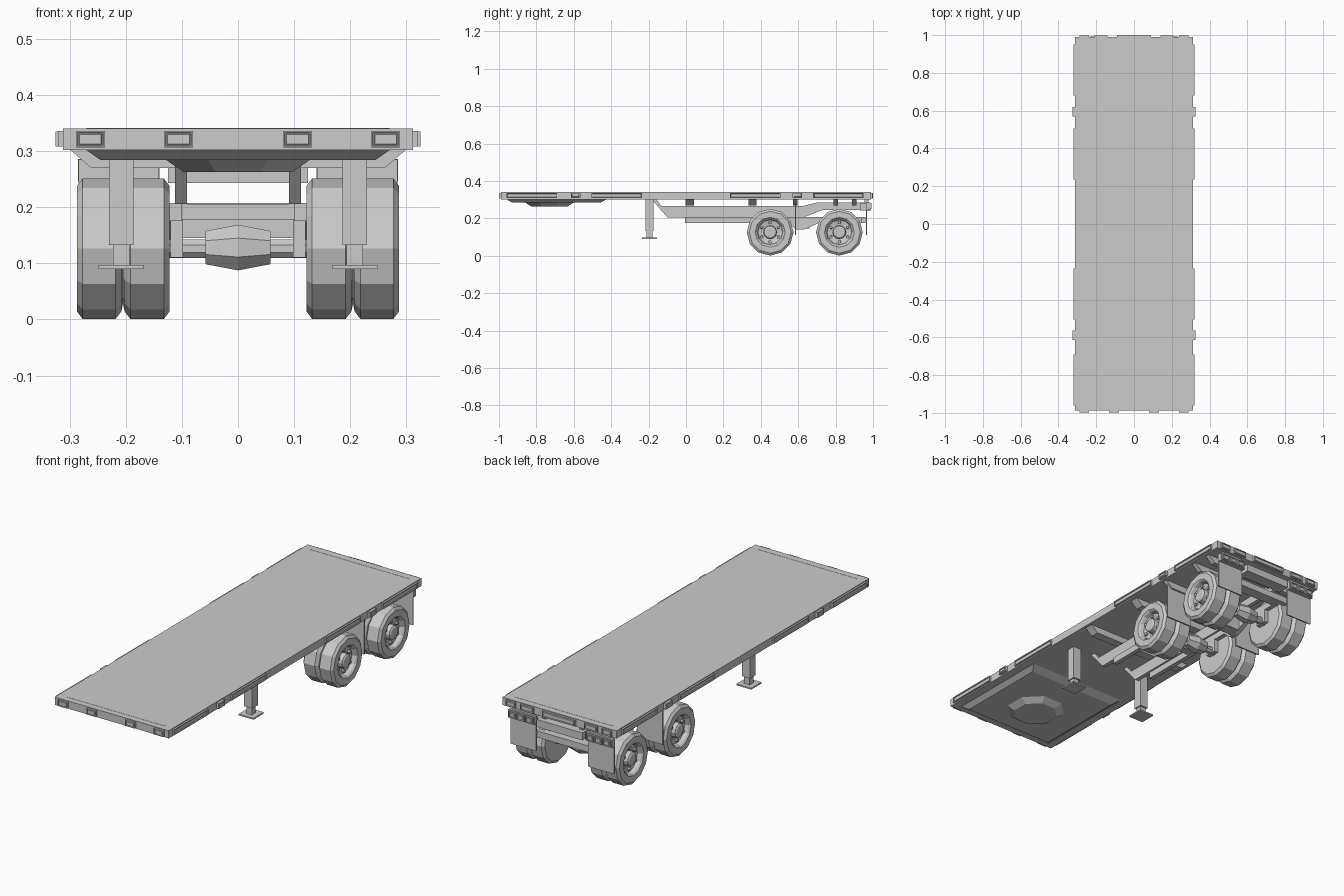
import bpy, bmesh
from math import sin, cos, pi
from mathutils import Vector

if "Cube" in bpy.data.objects:
    bpy.data.objects.remove(bpy.data.objects["Cube"])


def finish(name, bm):
    bmesh.ops.recalc_face_normals(bm, faces=bm.faces)
    me = bpy.data.meshes.new(name)
    bm.to_mesh(me)
    bm.free()
    ob = bpy.data.objects.new(name, me)
    bpy.context.collection.objects.link(ob)
    return ob


def loft(name, rings):
    """Skin a list of equal-length closed rings and cap both ends."""
    bm = bmesh.new()
    vs = [[bm.verts.new(p) for p in r] for r in rings]
    n = len(rings[0])
    for a, b in zip(vs, vs[1:]):
        for i in range(n):
            j = (i + 1) % n
            bm.faces.new((a[i], a[j], b[j], b[i]))
    bm.faces.new(vs[0])
    bm.faces.new(vs[-1])
    return finish(name, bm)


def rect(x0, x1, y0, y1, z):
    return [(x0, y0, z), (x1, y0, z), (x1, y1, z), (x0, y1, z)]


def box(name, x0, x1, y0, y1, z0, z1):
    return loft(name, [rect(x0, x1, y0, y1, z0), rect(x0, x1, y0, y1, z1)])


def prism_x(name, pts, x0, x1):
    return loft(name, [[(x, y, z) for y, z in pts] for x in (x0, x1)])


def prism_y(name, pts, y0, y1):
    return loft(name, [[(x, y, z) for x, z in pts] for y in (y0, y1)])


def lathe_x(name, profile, n, y, z, phase=0.0):
    return loft(name, [[(x, y + r * cos(phase + 2 * pi * i / n),
                         z + r * sin(phase + 2 * pi * i / n)) for i in range(n)]
                       for x, r in profile])


def mirror(ob):
    m = ob.modifiers.new("Mirror", 'MIRROR')
    m.use_bisect_axis[0] = False
    m.use_mirror_merge = False
    return ob


def inset_panel(ob, direction, rim, depth, raise_by=0.0):
    """Sink a framed panel into the face pointing along direction."""
    bm = bmesh.new()
    bm.from_mesh(ob.data)
    bm.normal_update()
    f = max(bm.faces, key=lambda q: q.normal.dot(Vector(direction)))
    bmesh.ops.inset_region(bm, faces=[f], thickness=rim)
    bmesh.ops.inset_region(bm, faces=[f], thickness=rim * 0.4, depth=-depth)
    if raise_by:
        bmesh.ops.inset_region(bm, faces=[f], thickness=rim * 0.5)
        bmesh.ops.inset_region(bm, faces=[f], thickness=rim * 0.5, depth=raise_by)
    bm.to_mesh(ob.data)
    bm.free()
    return ob


# Deck and its end strips
box("deck", -0.312, 0.312, -0.988, 0.99, 0.302, 0.34)
for y in (-0.955, 0.955):
    box("deck_end_strip", -0.27, 0.27, y - 0.003, y + 0.003, 0.339, 0.3408)

# Side rails and side marker lights
for a, b in ((-0.96, -0.69), (-0.505, -0.235), (0.235, 0.505), (0.68, 0.95)):
    mirror(inset_panel(box("side_rail", 0.31, 0.321, a, b, 0.308, 0.336), (1, 0, 0), 0.006, 0.004))
for y in (-0.59, 0.595):
    mirror(inset_panel(box("side_marker", 0.31, 0.325, y - 0.025, y + 0.025, 0.308, 0.335),
                       (1, 0, 0), 0.005, 0.004, 0.003))

# Front and rear lights in the deck edge
for x in (0.106, 0.263):
    mirror(inset_panel(box("front_light", x - 0.026, x + 0.026, -0.998, -0.985, 0.306, 0.336),
                       (0, -1, 0), 0.004, 0.005, 0.004))
for x, w in ((0.263, 0.026), (0.175, 0.035)):
    mirror(inset_panel(box("rear_light", x - w, x + w, 0.985, 0.998, 0.306, 0.336),
                       (0, 1, 0), 0.004, 0.005, 0.004))
inset_panel(box("rear_centre_light", -0.09, 0.09, 0.985, 1.0, 0.306, 0.336), (0, 1, 0), 0.004, 0.005, 0.004)

# Coupling plate and octagonal coupling boss
loft("coupling_plate", [rect(-0.272, 0.272, -0.96, -0.42, 0.303),
                        rect(-0.245, 0.245, -0.93, -0.46, 0.284)])
loft("coupling_boss", [[(r * cos(pi / 8 + pi / 4 * i), -0.73 + r * sin(pi / 8 + pi / 4 * i), z)
                        for i in range(8)] for r, z in ((0.14, 0.285), (0.105, 0.263))])

# Landing legs
mirror(box("landing_leg", 0.186, 0.23, -0.217, -0.173, 0.133, 0.303))
mirror(box("landing_leg_foot_post", 0.193, 0.223, -0.21, -0.18, 0.095, 0.135))
mirror(box("landing_foot", 0.168, 0.249, -0.235, -0.155, 0.09, 0.097))

# Main chassis rails, bogie rails and spring hangers
mirror(prism_x("chassis_rail", [(-0.185, 0.303), (-0.1, 0.206), (0.63, 0.206), (0.73, 0.245),
                                (0.965, 0.245), (0.965, 0.285), (0.7, 0.285), (0.62, 0.265),
                                (-0.13, 0.265), (-0.16, 0.303)], 0.091, 0.112))
mirror(box("bogie_rail", 0.1, 0.122, -0.005, 0.955, 0.175, 0.207))
mirror(prism_x("spring_hanger", [(0.54, 0.18), (0.59, 0.14), (0.63, 0.14), (0.72, 0.18)], 0.098, 0.122))

# Cross members under the deck
outline = [(0.30, 0.303), (0.262, 0.27), (-0.262, 0.27), (-0.30, 0.303)]
for y, w in ((0.02, 0.022), (0.355, 0.022), (0.585, 0.012), (0.8, 0.012), (0.9, 0.012)):
    prism_y("deck_cross_member", outline, y - w, y + w)
box("bogie_cross_beam", -0.1, 0.1, 0.60, 0.66, 0.145, 0.207)
for y in (0.3, 0.92):
    box("bogie_tie_bar", -0.1, 0.1, y - 0.02, y + 0.02, 0.178, 0.206)

# Wheels, hubs and axles
ZC = 0.126
tyres = [(0.122, 0.085), (0.122, 0.112), (0.132, 0.125), (0.192, 0.125), (0.202, 0.112),
         (0.205, 0.098), (0.208, 0.112), (0.218, 0.125), (0.277, 0.125), (0.287, 0.112),
         (0.287, 0.08), (0.28, 0.072), (0.262, 0.066), (0.256, 0.036), (0.278, 0.034), (0.283, 0.026)]
for y in (0.45, 0.82):
    mirror(lathe_x("dual_wheel", tyres, 12, y, ZC))
    for i in range(6):
        a = pi / 3 * i + pi / 6
        mirror(lathe_x("wheel_nut", [(0.255, 0.009), (0.27, 0.008)], 6,
                       y + 0.052 * cos(a), ZC + 0.052 * sin(a)))
    lathe_x("axle", [(-0.125, 0.018), (0.125, 0.018)], 8, y, ZC, pi / 8)
    lathe_x("axle_housing", [(-0.058, 0.032), (0, 0.044), (0.058, 0.032)], 8, y, ZC + 0.002, pi / 8)
    # Spring pads joining axle to bogie rail
    mirror(box("axle_pad", 0.098, 0.12, y - 0.03, y + 0.03, 0.11, 0.178))

# Mud flaps, one pair ahead of the rear wheels and one at the tail
for y in (0.585, 0.966):
    mirror(box("mud_flap", 0.142, 0.284, y - 0.003, y + 0.003, 0.11, 0.285))

# Tail light clusters, each with three lamps
mirror(box("tail_light_bar", 0.14, 0.285, 0.965, 0.985, 0.246, 0.286))
for x in (0.167, 0.2125, 0.258):
    mirror(inset_panel(box("tail_lamp", x - 0.02, x + 0.02, 0.984, 0.993, 0.25, 0.282),
                       (0, 1, 0), 0.005, 0.004, 0.003))
mirror(box("tail_light_bracket", 0.15, 0.27, 0.955, 0.975, 0.284, 0.304))

# Rear bumper blocks
box("rear_bumper", -0.125, 0.125, 0.93, 0.99, 0.243, 0.28)
box("rear_lower_bar", -0.15, 0.15, 0.935, 0.96, 0.175, 0.207)
